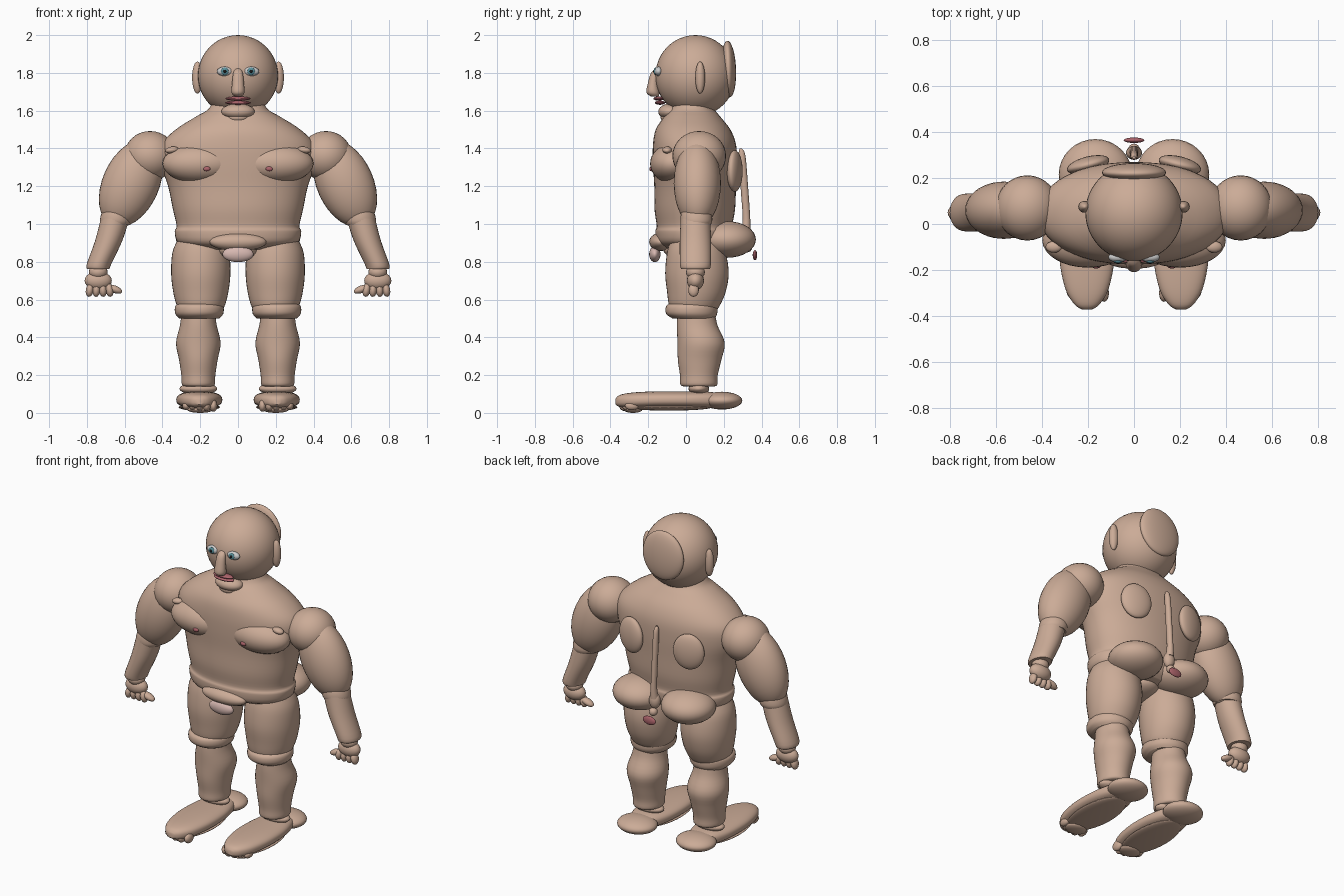
import bpy, bmesh, math
from mathutils import Vector


def material(name, color):
    m = bpy.data.materials.new(name)
    m.diffuse_color = (*color, 1)
    return m


SKIN = material("skin", (0.60, 0.41, 0.31))
PINK = material("pink", (0.42, 0.13, 0.15))
PALE = material("pale_pink", (0.68, 0.48, 0.44))
WHITE = material("eye_white", (0.85, 0.85, 0.85))
TEAL = material("iris_teal", (0.10, 0.28, 0.33))
BLACK = material("pupil_black", (0.01, 0.01, 0.01))


def ball(name, loc, radii, rot=(0, 0, 0), mat=SKIN, seg=32):
    bpy.ops.mesh.primitive_uv_sphere_add(segments=seg, ring_count=seg // 2,
                                         radius=1, location=loc, rotation=rot)
    ob = bpy.context.object
    ob.name = name
    ob.scale = radii
    ob.data.materials.append(mat)
    bpy.ops.object.shade_smooth()
    return ob


def loft(name, sections, along="z", power=2.0, fine=4, mat=SKIN, seg=40):
    """Sections are (x, y, z, r1, r2); rings lie across the given axis."""
    secs = [Vector(s) for s in sections]
    rings = []
    for i in range(len(secs) - 1):
        a, b = secs[i], secs[i + 1]
        p, n = secs[max(i - 1, 0)], secs[min(i + 2, len(secs) - 1)]
        for k in range(fine):
            t = k / fine
            rings.append(0.5 * (2 * a + (b - p) * t + (2 * p - 5 * a + 4 * b - n) * t * t
                                + (3 * a - p - 3 * b + n) * t ** 3))
    rings.append(secs[-1])
    bm = bmesh.new()
    loops = []
    for x, y, z, r1, r2 in rings:
        loop = []
        for j in range(seg):
            c, s = math.cos(math.tau * j / seg), math.sin(math.tau * j / seg)
            u = math.copysign(abs(c) ** (2 / power), c) * r1
            v = math.copysign(abs(s) ** (2 / power), s) * r2
            loop.append(bm.verts.new((x + u, y + v, z) if along == "z" else (x + u, y, z + v)))
        loops.append(loop)
    for a, b in zip(loops, loops[1:]):
        for j in range(seg):
            k = (j + 1) % seg
            bm.faces.new((a[j], a[k], b[k], b[j]))
    bm.faces.new(loops[0])
    bm.faces.new(loops[-1])
    bmesh.ops.recalc_face_normals(bm, faces=bm.faces)
    me = bpy.data.meshes.new(name)
    bm.to_mesh(me)
    bm.free()
    me.materials.append(mat)
    ob = bpy.data.objects.new(name, me)
    bpy.context.collection.objects.link(ob)
    bpy.context.view_layer.objects.active = ob
    bpy.ops.object.select_all(action="DESELECT")
    ob.select_set(True)
    bpy.ops.object.shade_smooth_by_angle(angle=math.radians(45))
    return ob


# Torso from hips to neck
profile = [(0.865, 0.22, -0.09, 0.20), (0.90, 0.315, -0.15, 0.24), (0.96, 0.335, -0.162, 0.25),
           (0.99, 0.325, -0.155, 0.245), (1.08, 0.345, -0.167, 0.26), (1.20, 0.37, -0.168, 0.265),
           (1.32, 0.41, -0.175, 0.27), (1.42, 0.405, -0.175, 0.265), (1.50, 0.33, -0.16, 0.235),
           (1.57, 0.22, -0.115, 0.18), (1.61, 0.155, -0.085, 0.15), (1.68, 0.12, -0.06, 0.13)]
loft("torso", [(0, (f + b) / 2, z, rx, (b - f) / 2) for z, rx, f, b in profile], power=2.15, seg=56)

# Head and face
ball("head", (0, 0.05, 1.785), (0.212, 0.212, 0.215), seg=48)
ball("back_head_disc", (0, 0.225, 1.82), (0.14, 0.04, 0.15), rot=(0.04, 0, 0))
loft("nose", [(0, -0.145, 1.825, 0.012, 0.01), (0, -0.165, 1.80, 0.025, 0.02),
              (0, -0.175, 1.74, 0.032, 0.028), (0, -0.175, 1.695, 0.034, 0.034),
              (0, -0.165, 1.675, 0.018, 0.02)], seg=20)
for n, z, y in (("upper_lip", 1.664, -0.145), ("lower_lip", 1.642, -0.137)):
    ball(n, (0, y, z), (0.068, 0.028, 0.011), mat=PINK, seg=20)
ball("chin", (0, -0.085, 1.595), (0.088, 0.062, 0.042))
ball("chin_tip", (0, -0.10, 1.565), (0.055, 0.035, 0.03), seg=20)

# Spine, lower back and pelvis details
loft("spine", [(0, 0.315, 0.96, 0.026, 0.026), (0, 0.32, 1.03, 0.018, 0.02),
               (0, 0.31, 1.18, 0.017, 0.02), (0, 0.297, 1.36, 0.016, 0.018),
               (0, 0.29, 1.40, 0.006, 0.006)], seg=16)
ball("tailbone", (0, 0.31, 0.94), (0.035, 0.03, 0.05), seg=20)
ball("tailbone_tip", (0, 0.325, 0.875), (0.025, 0.025, 0.025), seg=16)
ball("rear_pink_button", (0, 0.365, 0.835), (0.045, 0.012, 0.027), mat=PINK, seg=20)
ball("pelvis_pad", (0, -0.135, 0.905), (0.15, 0.06, 0.048))
ball("pelvis_pale_pad", (0, -0.165, 0.84), (0.082, 0.03, 0.042), mat=PALE)
ball("pelvis_base", (0, 0.02, 0.865), (0.12, 0.14, 0.06))

for s, side in ((1, "left"), (-1, "right")):
    # Eyes and ears
    ball(f"{side}_eye", (0.07 * s, -0.145, 1.808), (0.042, 0.022, 0.025), mat=WHITE, seg=24)
    ball(f"{side}_iris", (0.07 * s, -0.162, 1.808), (0.020, 0.009, 0.020), mat=TEAL, seg=20)
    ball(f"{side}_pupil", (0.07 * s, -0.168, 1.808), (0.009, 0.006, 0.009), mat=BLACK, seg=16)
    ball(f"{side}_ear", (0.215 * s, 0.075, 1.775), (0.028, 0.026, 0.085), seg=24)

    # Chest and back plates
    ball(f"{side}_chest", (0.20 * s, -0.07, 1.32), (0.20, 0.12, 0.105))
    ball(f"{side}_chest_button", (0.165 * s, -0.184, 1.292), (0.019, 0.010, 0.013), mat=PINK, seg=16)
    ball(f"{side}_collar_bump", (0.35 * s, -0.10, 1.392), (0.036, 0.025, 0.018), rot=(0, 0.15 * s, 0), seg=16)
    ball(f"{side}_shoulder_blade", (0.20 * s, 0.258, 1.28), (0.095, 0.036, 0.11), rot=(0, 0, -0.25 * s))

    # Arm
    ball(f"{side}_shoulder", (0.465 * s, 0.07, 1.36), (0.138, 0.142, 0.132))
    ball(f"{side}_upper_arm", (0.567 * s, 0.06, 1.215), (0.15, 0.125, 0.245), rot=(0, -0.42 * s, 0))
    loft(f"{side}_elbow", [(x * s, 0.055, z, r, r) for x, z, r in
                           ((0.635, 1.13, 0.04), (0.64, 1.07, 0.077), (0.647, 1.02, 0.084),
                            (0.65, 0.995, 0.076))], seg=32)
    loft(f"{side}_forearm", [(x * s, 0.05, z, r, q) for x, z, r, q in
                             ((0.65, 1.03, 0.076, 0.078), (0.685, 0.91, 0.072, 0.083),
                              (0.735, 0.79, 0.065, 0.082), (0.74, 0.762, 0.060, 0.076))], seg=32)
    ball(f"{side}_wrist", (0.74 * s, 0.05, 0.745), (0.05, 0.05, 0.04), seg=20)
    ball(f"{side}_palm", (0.74 * s, 0.05, 0.70), (0.072, 0.045, 0.05), seg=24)
    ball(f"{side}_thumb", (0.655 * s, 0.045, 0.655), (0.045, 0.025, 0.02), rot=(0, -0.35 * s, 0), seg=16)
    for i, x in enumerate((0.68, 0.715, 0.75, 0.785)):
        ball(f"{side}_finger_{i + 1}", (x * s, 0.04, 0.65), (0.021, 0.028, 0.036),
             rot=(0, (x - 0.735) * -3 * s, 0), seg=16)

    # Buttock and leg
    ball(f"{side}_buttock", (0.168 * s, 0.215, 0.918), (0.16, 0.155, 0.097))
    loft(f"{side}_thigh", [(0.197 * s, y, z, r, q) for y, z, r, q in
                           ((0.05, 0.92, 0.12, 0.13), (0.055, 0.85, 0.150, 0.155),
                            (0.058, 0.74, 0.157, 0.168), (0.055, 0.64, 0.146, 0.155),
                            (0.045, 0.57, 0.128, 0.135), (0.045, 0.54, 0.11, 0.115))])
    loft(f"{side}_knee", [(0.205 * s, y, z, r, q) for y, z, r, q in
                          ((0.035, 0.585, 0.10, 0.11), (0.03, 0.565, 0.127, 0.135),
                           (0.03, 0.525, 0.127, 0.135), (0.04, 0.50, 0.105, 0.112))])
    loft(f"{side}_lower_leg", [(0.21 * s, y, z, r, q) for y, z, r, q in
                               ((0.055, 0.52, 0.09, 0.10), (0.06, 0.46, 0.098, 0.108),
                                (0.08, 0.37, 0.118, 0.125), (0.072, 0.28, 0.102, 0.115),
                                (0.068, 0.20, 0.09, 0.10), (0.068, 0.15, 0.087, 0.098),
                                (0.068, 0.14, 0.07, 0.08))])
    ball(f"{side}_ankle", (0.21 * s, 0.068, 0.128), (0.10, 0.055, 0.032), seg=24)
    loft(f"{side}_foot", [(0.205 * s, y, z, r, q) for y, z, r, q in
                          ((-0.373, 0.06, 0.02, 0.015), (-0.35, 0.063, 0.055, 0.032),
                           (-0.28, 0.066, 0.095, 0.042), (-0.15, 0.069, 0.12, 0.045),
                           (0.0, 0.069, 0.118, 0.045), (0.11, 0.069, 0.095, 0.044),
                           (0.19, 0.067, 0.06, 0.035))], along="y", power=2.5)
    ball(f"{side}_heel", (0.205 * s, 0.19, 0.065), (0.12, 0.108, 0.047))
    ball(f"{side}_sole", (0.205 * s, -0.09, 0.03), (0.11, 0.23, 0.018))
    # Toes
    for i in range(5):
        x = 0.13 + i * 0.036
        ball(f"{side}_toe_{i + 1}", (x * s, -0.325 + abs(i - 1.5) * 0.016, 0.038),
             (0.021, 0.038, 0.032 - i * 0.002), seg=16)
    ball(f"{side}_toe_pad", (0.2 * s, -0.28, 0.018), (0.07, 0.05, 0.018), seg=20)
